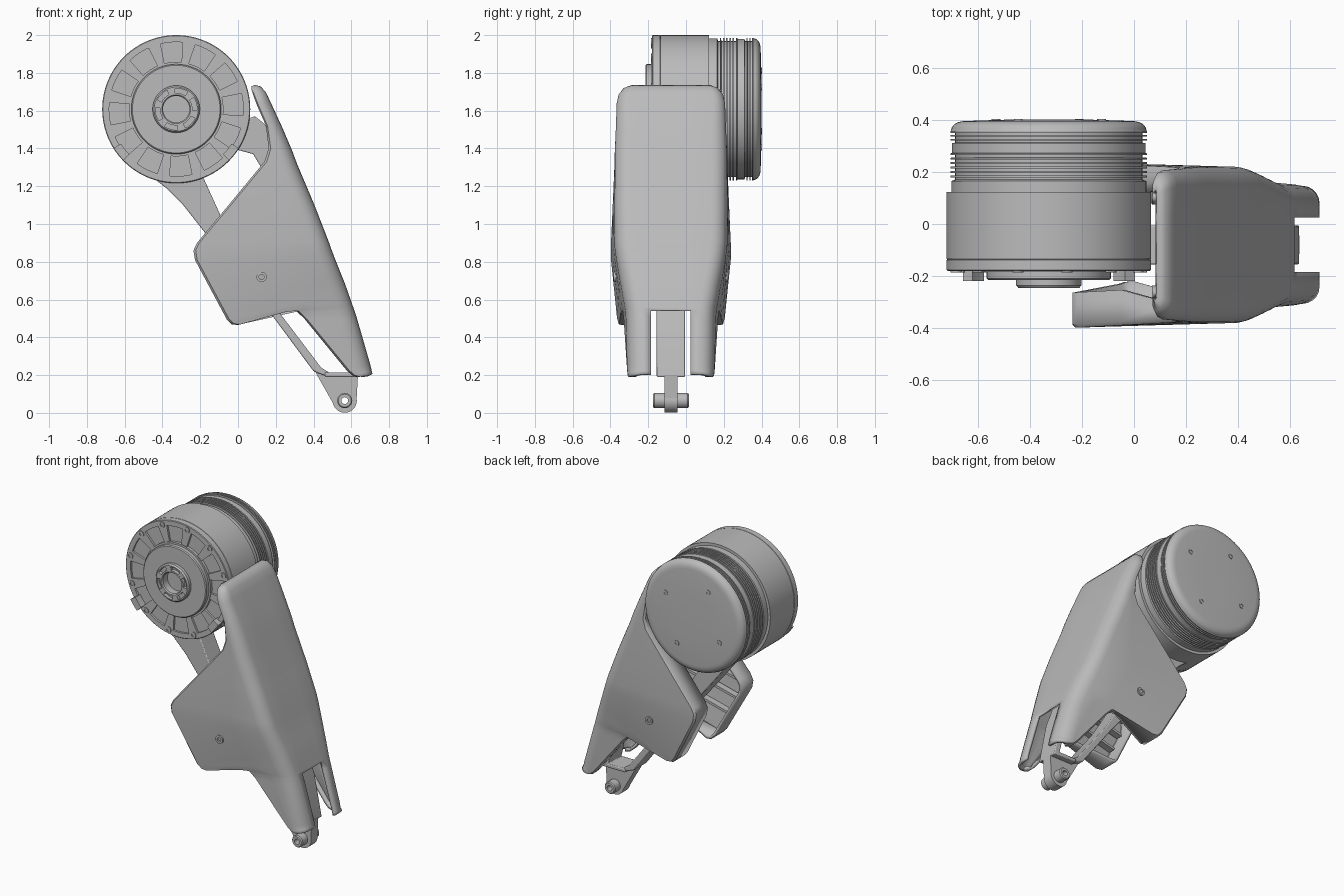
import bpy, bmesh, math
from math import sin, cos, radians, pi

cube = bpy.data.objects.get("Cube")
if cube:
    bpy.data.objects.remove(cube)

GREY = (0.5, 0.5, 0.5, 1)
mat = bpy.data.materials.new("plain grey")
mat.use_nodes = True
mat.diffuse_color = GREY
mat.node_tree.nodes["Principled BSDF"].inputs["Base Color"].default_value = GREY

AXIS = (-0.327, 1.608)    # motor axis in x, z
MID = -0.08               # centre plane of the cover and arm


def finish(name, bm, angle=35, fix=True):
    if fix:
        bmesh.ops.recalc_face_normals(bm, faces=bm.faces)
    me = bpy.data.meshes.new(name)
    bm.to_mesh(me)
    bm.free()
    ob = bpy.data.objects.new(name, me)
    bpy.context.collection.objects.link(ob)
    me.materials.append(mat)
    bpy.ops.object.select_all(action="DESELECT")
    ob.select_set(True)
    bpy.context.view_layer.objects.active = ob
    bpy.ops.object.shade_smooth_by_angle(angle=radians(angle))
    return ob


def lathe(name, profile, centre, closed=False, steps=96):
    """Turn (radius, y) points about an axis along y."""
    bm = bmesh.new()
    rings = []
    for r, y in profile:
        if r == 0:
            rings.append([bm.verts.new((centre[0], y, centre[1]))] * steps)
        else:
            rings.append([bm.verts.new((centre[0] + r * cos(2 * pi * k / steps), y,
                                        centre[1] + r * sin(2 * pi * k / steps)))
                          for k in range(steps)])
    pairs = list(zip(rings, rings[1:]))
    if closed:
        pairs.append((rings[-1], rings[0]))
    for a, b in pairs:
        for k in range(steps):
            n = (k + 1) % steps
            quad = list(dict.fromkeys((a[k], a[n], b[n], b[k])))
            bm.faces.new(quad)
    return finish(name, bm)


def ring(name, centre, inner, outer, y0, y1, steps=24):
    return lathe(name, [(inner, y0), (outer, y0), (outer, y1), (inner, y1)],
                 centre, True, steps)


def prism(name, outlines, y0, y1, bevel=0.0):
    """Extrude x, z outlines along y."""
    bm = bmesh.new()
    for pts in outlines:
        a = [bm.verts.new((x, y0, z)) for x, z in pts]
        b = [bm.verts.new((x, y1, z)) for x, z in pts]
        bm.faces.new(a)
        bm.faces.new(b)
        for k in range(len(a)):
            n = (k + 1) % len(a)
            bm.faces.new((a[k], a[n], b[n], b[k]))
    ob = finish(name, bm)
    if bevel:
        mod = ob.modifiers.new("soft edges", "BEVEL")
        mod.width = bevel
        mod.segments = 2
    return ob


def on_motor(r, deg):
    return (AXIS[0] + r * cos(radians(deg)), AXIS[1] + r * sin(radians(deg)))


def wedge(r0, r1, mid, half0, half1, n=4):
    inner = [on_motor(r0, mid - half0 + 2 * half0 * k / n) for k in range(n + 1)]
    outer = [on_motor(r1, mid + half1 - 2 * half1 * k / n) for k in range(n + 1)]
    return inner + outer


# Motor drum with grooved front boss, cooling fins and rounded rear cap
profile = [(0, -0.19), (0.07, -0.19), (0.07, -0.238), (0.076, -0.245), (0.086, -0.245),
           (0.086, -0.222), (0.11, -0.222), (0.11, -0.245), (0.117, -0.245),
           (0.125, -0.235), (0.125, -0.215), (0.232, -0.215), (0.238, -0.209),
           (0.238, -0.185), (0.25, -0.185), (0.25, -0.166), (0.355, -0.166),
           (0.355, -0.18), (0.388, -0.18), (0.392, -0.176), (0.392, -0.138),
           (0.389, -0.136), (0.392, -0.134), (0.392, 0.122), (0.374, 0.122), (0.374, 0.165)]
for y in [0.17, 0.187, 0.204, 0.221, 0.238, 0.255]:
    profile += [(0.36, y), (0.36, y + 0.009), (0.377, y + 0.009), (0.377, y + 0.016)]
profile += [(0.372, 0.272), (0.372, 0.31)]
for y in [0.312, 0.327, 0.342]:
    profile += [(0.36, y), (0.36, y + 0.008), (0.377, y + 0.008), (0.377, y + 0.014)]
for k in range(7):
    a = radians(15 * k)
    profile.append((0.322 + 0.053 * cos(a), 0.358 + 0.037 * sin(a)))
profile += [(0.17, 0.4), (0, 0.4)]
lathe("motor_body", profile, AXIS)

# Front spokes, screws, boss bridges and lugs
angles = [19 + 30 * k for k in range(12)]
prism("motor_spokes", [wedge(0.245, 0.36, a, 4.5, 5.5) for a in angles], -0.18, -0.16)
for a in angles:
    ring("motor_screw", on_motor(0.363, a), 0.01, 0.021, -0.186, -0.165, 16)
prism("boss_bridges", [wedge(0.084, 0.112, 45 + 60 * k, 11, 11) for k in range(6)],
      -0.2445, -0.215)
prism("motor_lugs", [wedge(0.345, 0.389, a, 6, 6) for a in (218, 322)], -0.218, -0.16)
for k in range(4):
    ring("rear_screw", on_motor(0.234, 30 + 90 * k), 0.01, 0.017, 0.395, 0.402, 16)

# Cover: rows run down the limb as (edge x, z, half width, spine x, z, half width)
rows = [(0.07, 1.727, 0.20, 0.088, 1.737, 0.215),
        (0.072, 1.71, 0.25, 0.12, 1.728, 0.255),
        (0.083, 1.675, 0.275, 0.146, 1.70, 0.28),
        (0.10, 1.63, 0.285, 0.168, 1.655, 0.29),
        (0.148, 1.52, 0.29, 0.235, 1.51, 0.295),
        (0.162, 1.40, 0.295, 0.288, 1.385, 0.30),
        (0.14, 1.33, 0.298, 0.312, 1.32, 0.30),
        (-0.05, 1.10, 0.308, 0.405, 1.10, 0.30),
        (-0.217, 0.90, 0.317, 0.479, 0.91, 0.297),
        (-0.236, 0.86, 0.318, 0.493, 0.87, 0.294),
        (-0.228, 0.81, 0.317, 0.508, 0.83, 0.288),
        (-0.06, 0.496, 0.285, 0.548, 0.73, 0.268),
        (-0.035, 0.469, 0.277, 0.562, 0.695, 0.26),
        (0.0, 0.465, 0.275, 0.575, 0.66, 0.255),
        (0.275, 0.543, 0.26, 0.61, 0.56, 0.238),
        (0.31, 0.538, 0.255, 0.615, 0.545, 0.236),
        (0.35, 0.50, 0.25, 0.63, 0.50, 0.233),
        (0.575, 0.225, 0.232, 0.702, 0.25, 0.23),
        (0.605, 0.198, 0.229, 0.708, 0.222, 0.228),
        (0.64, 0.19, 0.226, 0.712, 0.206, 0.226)]
SLOT = 0.105
bm = bmesh.new()
grid = []
for lx, lz, lw, rx, rz, rw in rows:
    length = math.hypot(rx - lx, rz - lz)
    rad = min(0.085, 0.9 * length)
    # The wings carry a deeper folded rim than the top and the prongs
    lip = 0.045 + (0.09 * min(1, max(0, 5 * (0.2 - lx))) if lz < 1.35 else 0)
    half = [(0.0, lw - lip), (0.0, lw - 0.012), (min(0.012, 0.1 * length) / length, lw)]
    end = 1 - rad / length
    half += [(max(0.12, end * f), lw + (rw - lw) * end * f) for f in (0.35, 0.7, 1)]
    half += [(end + rad / length * sin(radians(a)), rw - rad + rad * cos(radians(a)))
             for a in (18, 36, 54, 72, 90)]
    half.append((1.0, SLOT))
    section = [(t, -w) for t, w in half] + [(t, w) for t, w in reversed(half)]
    grid.append([bm.verts.new((lx + (rx - lx) * t, MID + w, lz + (rz - lz) * t))
                 for t, w in section])
cols = len(grid[0])
for i in range(len(grid) - 1):
    for j in range(cols - 1):
        # Leave the lower slot open between the two prongs
        if j == cols // 2 - 1 and rows[i][4] < 0.555:
            continue
        bm.faces.new((grid[i][j], grid[i + 1][j], grid[i + 1][j + 1], grid[i][j + 1]))
cover = finish("cover", bm, 40, fix=False)
solid = cover.modifiers.new("wall", "SOLIDIFY")
solid.thickness = 0.018
solid.offset = -1

# Fixing screws and inner stiffening ribs on both flanks of the cover
ribs = [[(x, z), (x + 0.4, z + 0.1), (x + 0.396, z + 0.116), (x - 0.004, z + 0.016)]
        for x, z in ((-0.1, 0.62), (-0.16, 0.74), (-0.2, 0.86))]
for side, label in ((-1, "right"), (1, "left")):
    ring("cover_screw_" + label, (0.125, 0.72), 0.014, 0.027,
         MID + side * 0.27, MID + side * 0.303)
    prism("cover_ribs_" + label, ribs, MID + side * 0.23, MID + side * 0.275)

# Inner frame: rear beam and front beam
rear_beam = [(-0.47, 1.26), (-0.38, 1.19), (-0.29, 1.1), (-0.18, 0.96), (0.17, 0.53),
             (0.4, 0.22), (0.48, 0.19), (0.48, 0.215), (0.44, 0.24), (0.22, 0.53),
             (-0.09, 1.04), (-0.19, 1.26)]
front_beam = [(-0.03, 1.4), (0.03, 1.55), (0.09, 1.57), (0.14, 1.53), (0.2, 1.44),
              (0.44, 0.84), (0.58, 0.47), (0.635, 0.19), (0.46, 0.19), (0.46, 0.215),
              (0.59, 0.215), (0.54, 0.44), (0.4, 0.82), (0.11, 1.32), (0.08, 1.37)]
prism("arm_rear_beam", [rear_beam], -0.15, -0.01, 0.006)
prism("arm_front_beam", [front_beam], -0.155, -0.005, 0.006)

# Foot tongue with bored pivot pin
PIVOT = (0.565, 0.065)
tongue = [(0.41, 0.215), (0.635, 0.2), (0.628, 0.075), (0.59, 0.097), (0.545, 0.097),
          (0.512, 0.035)]
prism("foot_tongue", [tongue], MID - 0.035, MID + 0.035)
ring("foot_eye", PIVOT, 0.018, 0.064, MID - 0.035, MID + 0.035, 40)
lathe("foot_pin", [(0.018, MID - 0.095), (0.034, MID - 0.095), (0.04, MID - 0.088),
                   (0.04, MID + 0.088), (0.034, MID + 0.095), (0.018, MID + 0.095)],
      PIVOT, True, 32)
